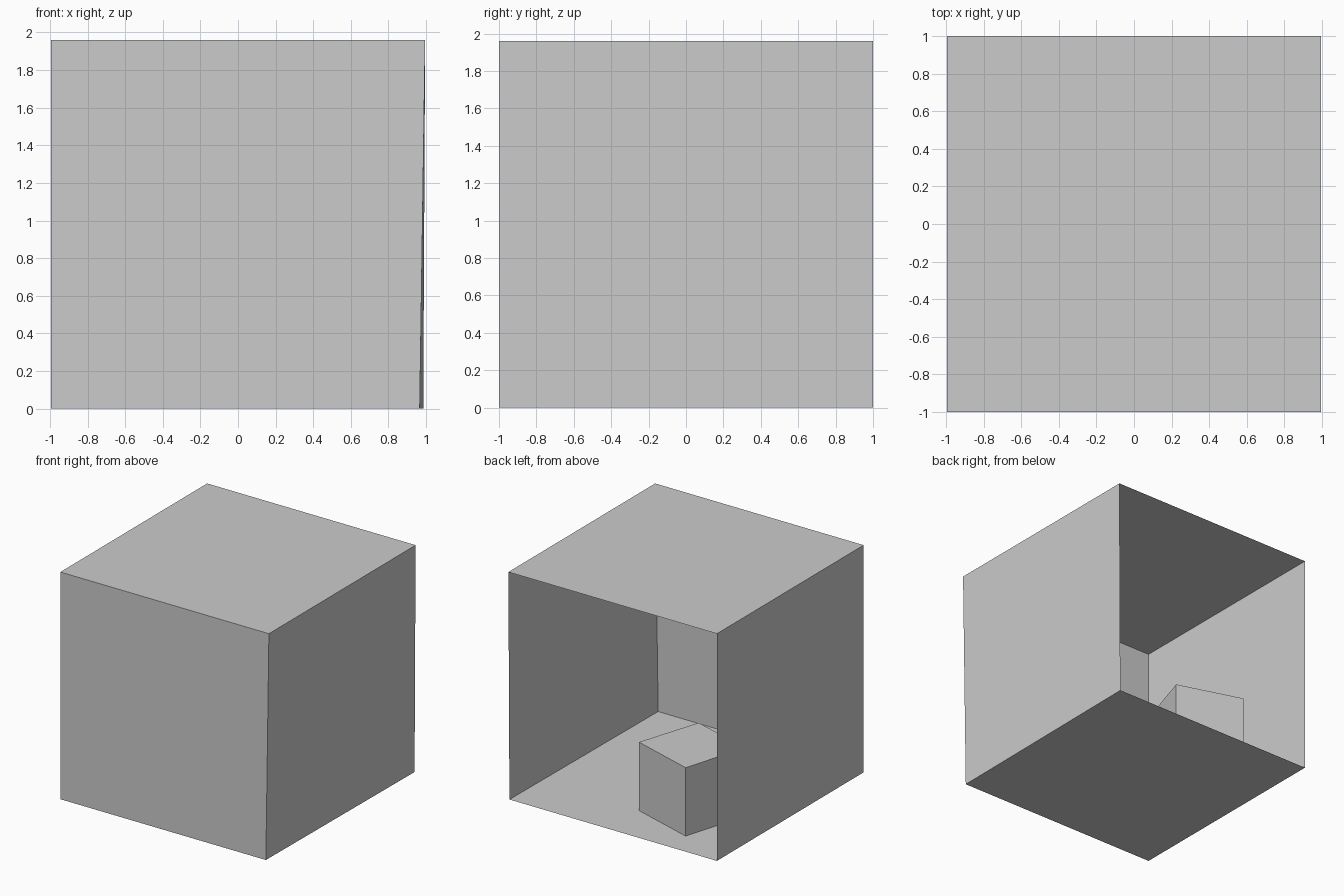
import bpy
import bmesh

if "Cube" in bpy.data.objects:
    bpy.data.objects.remove(bpy.data.objects["Cube"])

HEIGHT = 1.96


def add_mesh(name, build):
    bm = bmesh.new()
    build(bm)
    mesh = bpy.data.meshes.new(name)
    bm.to_mesh(mesh)
    bm.free()
    bpy.context.collection.objects.link(bpy.data.objects.new(name, mesh))


def sheet(name, points):
    add_mesh(name, lambda bm: bm.faces.new([bm.verts.new(p) for p in points]))


def block(name, outline, height):
    def build(bm):
        base = bm.faces.new([bm.verts.new((x, y, 0)) for x, y in outline])
        top = bmesh.ops.extrude_face_region(bm, geom=[base], use_keep_orig=True)
        verts = [v for v in top["geom"] if isinstance(v, bmesh.types.BMVert)]
        bmesh.ops.translate(bm, verts=verts, vec=(0, 0, height))
        bmesh.ops.recalc_face_normals(bm, faces=bm.faces)
    add_mesh(name, build)


# Room corners: the +x wall leans outward slightly, the +y side is open
floor = [(-0.995, -1, 0), (0.966, -1, 0), (0.985, 1, 0), (-0.995, 1, 0)]
ceiling = [(x, y, HEIGHT) for x, y in
           [(-0.995, -1), (0.995, -1), (0.995, 1), (-0.995, 1)]]

sheet("floor", floor)
sheet("ceiling", ceiling[::-1])

# Three walls join matching floor and ceiling edges
for name, a, b in [("front_wall", 0, 1), ("right_wall", 1, 2), ("left_wall", 3, 0)]:
    sheet(name, [floor[b], floor[a], ceiling[a], ceiling[b]])

# Turned box standing on the floor
block("short_box",
      [(-0.532, 0.764), (-0.70, 0.192), (-0.138, 0.025), (0.039, 0.586)], 0.59)
